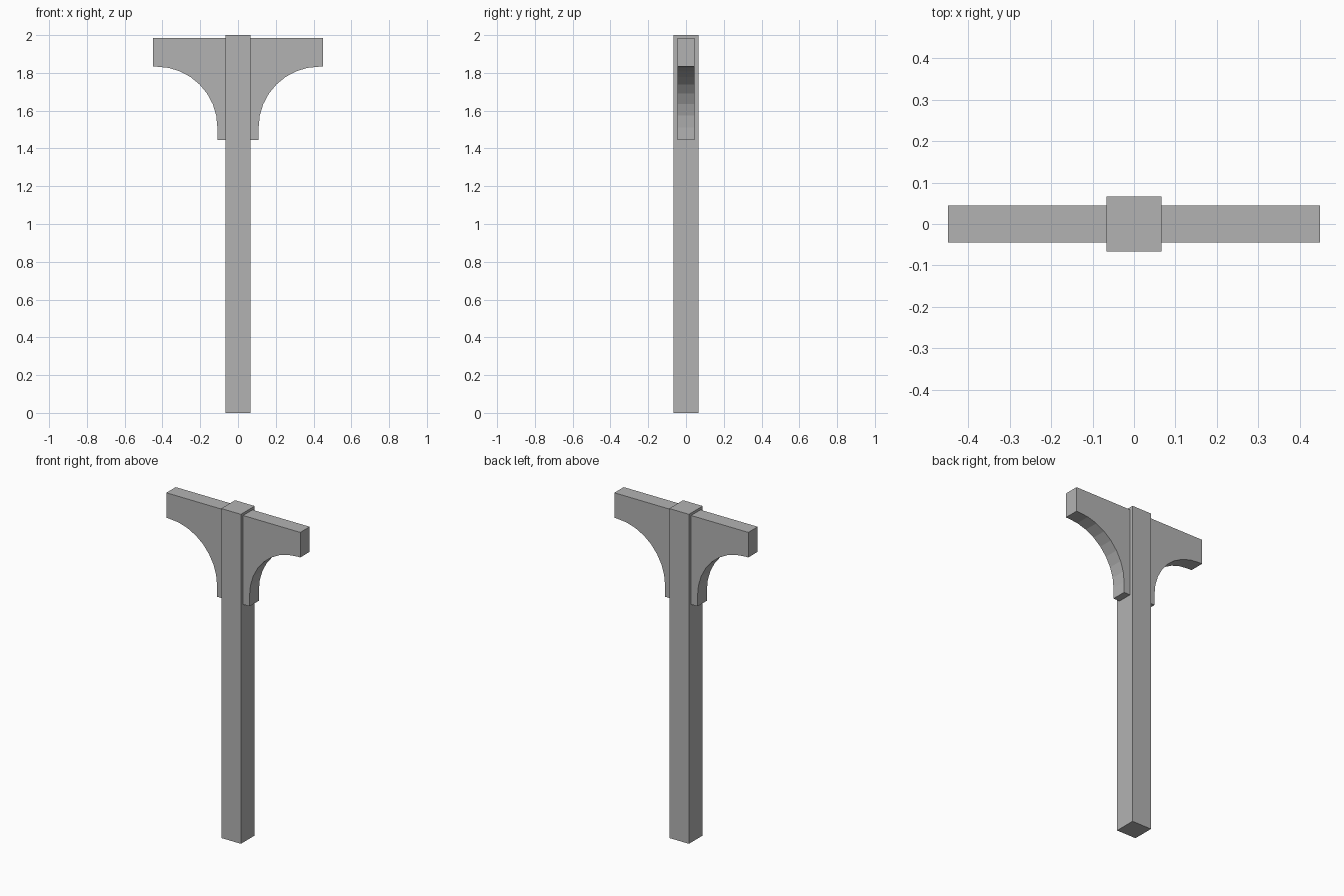
import bpy, bmesh
from math import sin, cos, pi

if "Cube" in bpy.data.objects:
    bpy.data.objects.remove(bpy.data.objects["Cube"])

grey = bpy.data.materials.new("plain grey")
grey.use_nodes = True
colour = (0.45, 0.45, 0.45, 1)
grey.diffuse_color = colour
grey.node_tree.nodes["Principled BSDF"].inputs["Base Color"].default_value = colour


def extrude_profile(name, points, axis, start, depth):
    """Solid made by sweeping a flat outline along one axis (1 = y, 2 = z)."""
    bm = bmesh.new()
    place = lambda a, b: (a, start, b) if axis == 1 else (a, b, start)
    face = bm.faces.new([bm.verts.new(place(a, b)) for a, b in points])
    swept = bmesh.ops.extrude_face_region(bm, geom=[face])["geom"]
    moved = [v for v in swept if isinstance(v, bmesh.types.BMVert)]
    bmesh.ops.translate(bm, verts=moved, vec=(0, depth, 0) if axis == 1 else (0, 0, depth))
    bmesh.ops.recalc_face_normals(bm, faces=bm.faces)
    mesh = bpy.data.meshes.new(name)
    bm.to_mesh(mesh)
    bm.free()
    mesh.materials.append(grey)
    obj = bpy.data.objects.new(name, mesh)
    bpy.context.collection.objects.link(obj)
    return obj


# Square post
P = 0.066
extrude_profile("post", [(-P, -P), (P, -P), (P, P), (-P, P)], 2, 0, 2)

# Curved arms on both sides, let slightly into the post
TOP, UNDERSIDE, FOOT, TIP = 1.985, 1.833, 1.445, 0.45
FOOT_X, RADIUS, STEPS, HALF = 0.109, 0.322, 8, 0.045
arc = [(FOOT_X + RADIUS * (1 - cos(i * pi / 2 / STEPS)),
        UNDERSIDE - RADIUS * (1 - sin(i * pi / 2 / STEPS))) for i in range(STEPS + 1)]
outline = [(P - 0.004, TOP), (P - 0.004, FOOT), (FOOT_X, FOOT)] + arc + [(TIP, UNDERSIDE), (TIP, TOP)]
for name, side in (("left_arm", 1), ("right_arm", -1)):
    extrude_profile(name, [(side * x, z) for x, z in outline], 1, -HALF, 2 * HALF)
